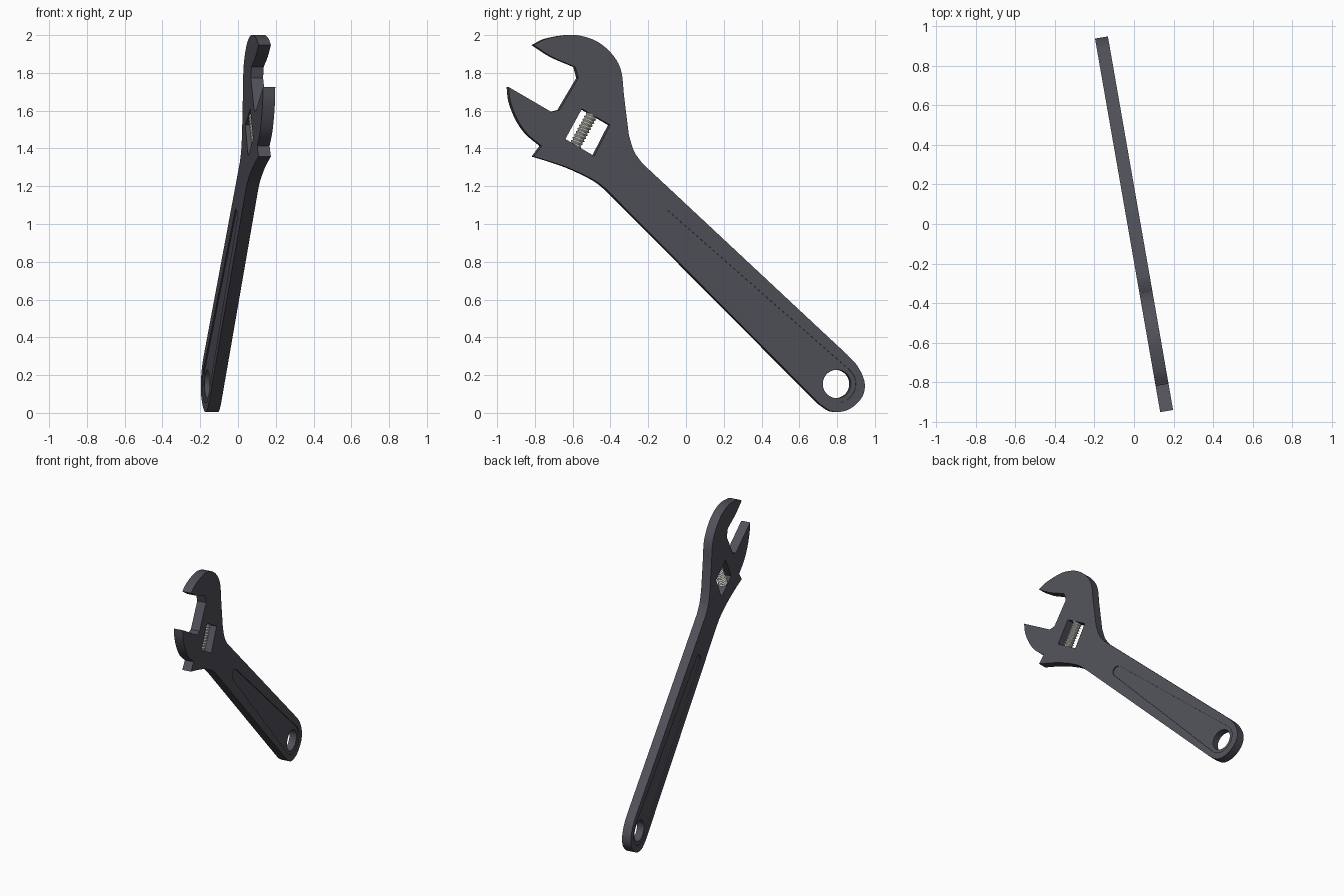
import bpy, bmesh, math
from mathutils import Vector, Matrix

cube = bpy.data.objects.get("Cube")
if cube:
    bpy.data.objects.remove(cube)

THICK = 0.066
STRETCH = 1.009                      # undo the foreshortening of the turned plate
TURN = Matrix.Rotation(math.radians(9.9), 4, 'Z')


def material(name, rgb):
    m = bpy.data.materials.new(name)
    m.use_nodes = True
    m.diffuse_color = (*rgb, 1)
    m.node_tree.nodes["Principled BSDF"].inputs["Base Color"].default_value = (*rgb, 1)
    return m


STEEL = material("dark steel", (0.08, 0.08, 0.1))
CHROME = material("pale metal", (0.62, 0.61, 0.57))


def finish(name, bm, mat):
    bmesh.ops.recalc_face_normals(bm, faces=bm.faces)
    me = bpy.data.meshes.new(name)
    bm.to_mesh(me)
    bm.free()
    me.materials.append(mat)
    ob = bpy.data.objects.new(name, me)
    bpy.context.collection.objects.link(ob)
    return ob


def plate(name, outline, x0=-THICK / 2, x1=THICK / 2):
    """Extrude a side-on (y, z) outline across the thickness."""
    bm = bmesh.new()
    face = bm.faces.new([bm.verts.new((x0, y * STRETCH, z)) for y, z in outline])
    new = bmesh.ops.extrude_face_region(bm, geom=[face])["geom"]
    bmesh.ops.translate(bm, vec=(x1 - x0, 0, 0),
                        verts=[v for v in new if isinstance(v, bmesh.types.BMVert)])
    return finish(name, bm, STEEL)


def curve(points, steps=5):
    """Smooth line through the points."""
    p = [Vector(q) for q in points]
    p = [2 * p[0] - p[1]] + p + [2 * p[-1] - p[-2]]
    out = []
    for a, b, c, d in zip(p, p[1:], p[2:], p[3:]):
        for i in range(steps):
            t = i / steps
            out.append(0.5 * (2 * b + (c - a) * t + (2 * a - 5 * b + 4 * c - d) * t * t
                              + (3 * b - a - 3 * c + d) * t ** 3))
    return out + [p[-2]]


def arc(centre, radius, start, end, steps):
    return [(centre[0] + radius * math.cos(start + (end - start) * i / steps),
             centre[1] + radius * math.sin(start + (end - start) * i / steps))
            for i in range(steps + 1)]


def cut(target, cutter):
    cutter.hide_render = True
    mod = target.modifiers.new("cut", 'BOOLEAN')
    mod.operation = 'DIFFERENCE'
    mod.solver = 'EXACT'
    mod.object = cutter
    bpy.context.view_layer.objects.active = target
    bpy.ops.object.modifier_apply(modifier=mod.name)
    bpy.data.objects.remove(cutter)


# Fixed jaw, head and handle in one outline
jaw_back = curve([(-.817, 1.947), (-.75, 1.98), (-.64, 2.0), (-.56, 1.995), (-.474, 1.963),
                  (-.40, 1.90), (-.352, 1.815), (-.336, 1.68)])
neck = curve([(-.31, 1.471), (-.283, 1.386), (-.24, 1.323)])
handle_end = curve([(.854, .307), (.907, .249), (.944, .17), (.94, .10), (.90, .045),
                    (.84, .01), (.77, .008), (.706, .048)])
belly = curve([(-.426, 1.18), (-.489, 1.228), (-.606, 1.286), (-.706, 1.323), (-.817, 1.357)])
mouth = [(-.775, 1.413), (-.68, 1.603), (-.579, 1.773), (-.595, 1.831)]
jaw_face = curve([(-.595, 1.831), (-.72, 1.885), (-.817, 1.947)])[1:-1]
body = plate("wrench_body", jaw_back + neck + handle_end + belly + mouth + jaw_face)

# Sliding jaw, butted against the head
sliding_jaw = plate("sliding_jaw", curve([(-.95, 1.725), (-.94, 1.645), (-.902, 1.55),
                                          (-.85, 1.476), (-.775, 1.413)])
                    + [(-.68, 1.603), (-.722, 1.593)])

# Window for the adjusting screw and hanging hole
hole = (.799, .153)
cut(body, plate("window_cutter", [(-.56, 1.61), (-.41, 1.524), (-.495, 1.36), (-.648, 1.45)], -1, 1))
cut(body, plate("hole_cutter", arc(hole, .075, 0, math.tau, 40)[:-1], -1, 1))

# Shallow tapered groove on both faces, ending around the hole
tip = (-.124, 1.042)
aim = math.atan2(tip[1] - hole[1], tip[0] - hole[0])
half = math.pi / 2 - 0.05
groove = (arc(tip, .037, aim - half, aim + half, 14)
          + arc(hole, .1, aim + half, aim + math.tau - half, 28))
for side in (-1, 1):
    cut(body, plate("groove_cutter", groove, side * (THICK / 2 - .007), side * THICK))

# Adjusting screw: a helical ridge swept along its axis
start, end = Vector((0, -.502 * STRETCH, 1.577)), Vector((0, -.59 * STRETCH, 1.415))
axis = (end - start).normalized()
side_a = Vector((1, 0, 0))
side_b = axis.cross(side_a)
SEG, ROWS, TURNS = 24, 80, 10
bm = bmesh.new()
rings = []
for r in range(ROWS + 1):
    ring = []
    for s in range(SEG):
        phase = r / ROWS * TURNS - s / SEG
        radius = .029 + .004 * math.cos(math.tau * phase)
        a = math.tau * s / SEG
        ring.append(bm.verts.new(start.lerp(end, r / ROWS)
                                 + radius * (math.cos(a) * side_a + math.sin(a) * side_b)))
    rings.append(ring)
for lo, hi in zip(rings, rings[1:]):
    for s in range(SEG):
        n = (s + 1) % SEG
        bm.faces.new((lo[s], lo[n], hi[n], hi[s]))
bm.faces.new(rings[0])
bm.faces.new(rings[-1])
screw = finish("adjusting_screw", bm, CHROME)

# Turn every part into place and smooth the curved rims
bpy.ops.object.select_all(action='DESELECT')
for ob in (body, sliding_jaw, screw):
    ob.data.transform(TURN)
    ob.select_set(True)
bpy.context.view_layer.objects.active = body
bpy.ops.object.shade_smooth_by_angle(angle=math.radians(30))
